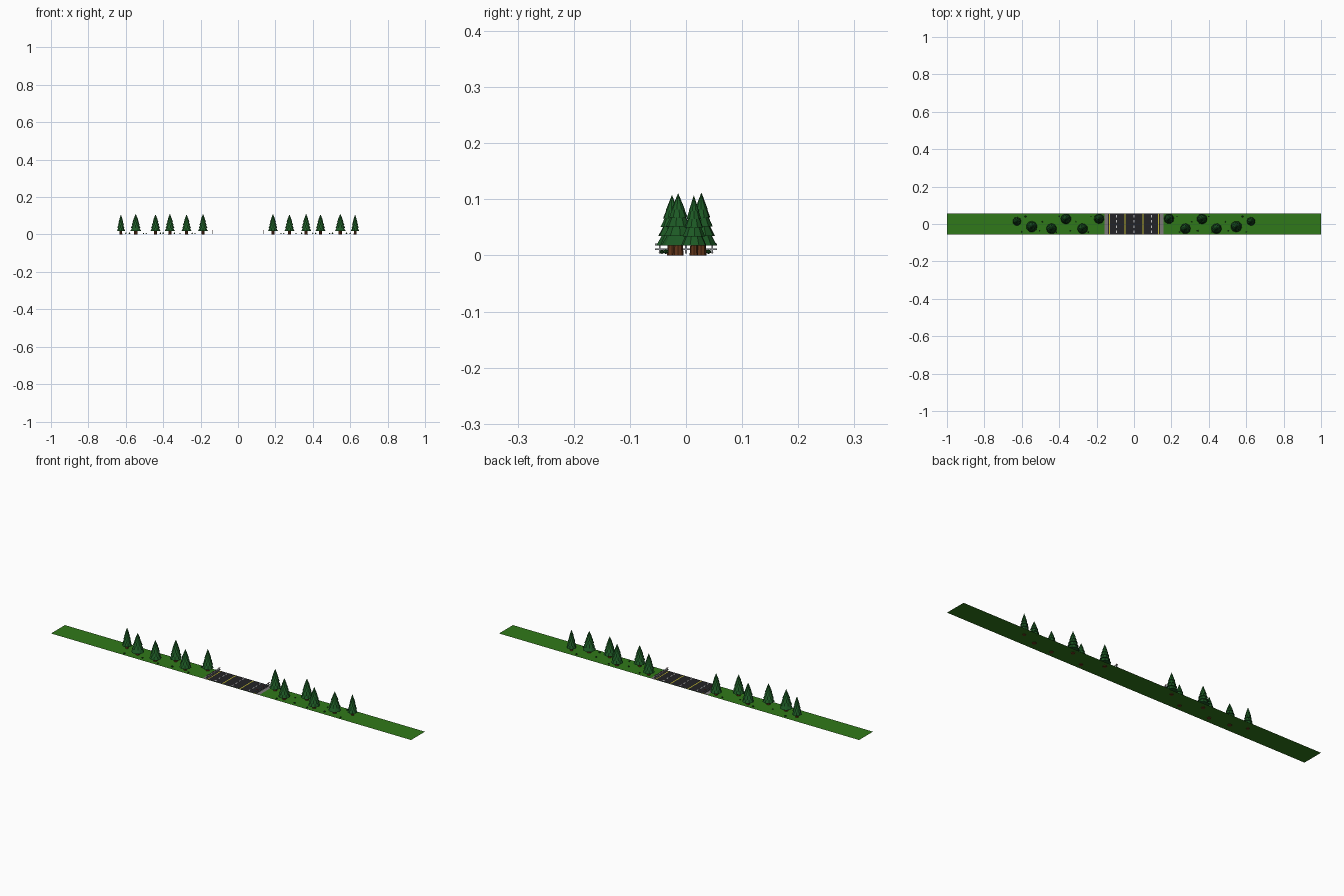
import bpy, bmesh, math, random
from mathutils import Matrix

if "Cube" in bpy.data.objects:
    bpy.data.objects.remove(bpy.data.objects["Cube"])

random.seed(4)
G = 0.003      # ground level (trunks sink slightly below it)


def mat(name, r, g, b):
    m = bpy.data.materials.new(name)
    m.diffuse_color = (r, g, b, 1)
    m.use_nodes = True
    m.node_tree.nodes["Principled BSDF"].inputs["Base Color"].default_value = m.diffuse_color
    return m


GRASS = mat("grass_green", 0.03, 0.19, 0.01)
ASPHALT = mat("asphalt", 0.017, 0.017, 0.02)
SHOULDER = mat("shoulder_grey", 0.2, 0.19, 0.19)
YELLOW = mat("line_yellow", 0.55, 0.5, 0.03)
WHITE = mat("line_white", 0.7, 0.7, 0.7)
METAL = mat("rail_metal", 0.3, 0.31, 0.33)
RED = mat("reflector_red", 0.6, 0.03, 0.03)
BARK = mat("bark_brown", 0.12, 0.035, 0.01)
NEEDLE = mat("needle_green", 0.012, 0.1, 0.018)
BUSH = mat("bush_green", 0.01, 0.07, 0.01)


def finish(bm, name, material):
    me = bpy.data.meshes.new(name)
    bm.to_mesh(me)
    bm.free()
    me.materials.append(material)
    ob = bpy.data.objects.new(name, me)
    bpy.context.collection.objects.link(ob)
    return ob


def add_box(bm, c, s):
    bmesh.ops.create_cube(bm, size=1, matrix=Matrix.Translation(c) @ Matrix.Diagonal((*s, 1)))


def boxes(name, material, items):
    bm = bmesh.new()
    for c, s in items:
        add_box(bm, c, s)
    return finish(bm, name, material)


def sheet(name, material, x, w, z, d=0.11):
    bm = bmesh.new()
    bmesh.ops.create_grid(bm, x_segments=1, y_segments=1, size=0.5,
                          matrix=Matrix.Translation((x, 0, z)) @ Matrix.Diagonal((w, d, 1, 1)))
    return finish(bm, name, material)


# Ground strip and road surface
sheet("grass_ground", GRASS, 0, 2, G)
sheet("road", ASPHALT, 0, 0.28, G + 0.0014)
for s, side in ((-1, "left"), (1, "right")):
    sheet(f"{side}_shoulder", SHOULDER, s * 0.146, 0.022, G + 0.001)
    sheet(f"{side}_edge_line", YELLOW, s * 0.131, 0.004, G + 0.002)
    sheet(f"{side}_lane_line", YELLOW, s * 0.049, 0.005, G + 0.002)

# Dashed lane markings
boxes("lane_dashes", WHITE, [((x, y, G + 0.0018), (0.005, 0.014, 0.0006))
                             for x in (-0.093, 0, 0.093) for y in (-0.042, -0.014, 0.014, 0.042)])

# Guard rails with posts and reflectors
for s, side in ((-1, "left"), (1, "right")):
    x = s * 0.138
    ys = [-0.047 + i * 0.0235 for i in range(5)]
    boxes(f"{side}_rail_posts", METAL, [((x, y, 0.012), (0.003, 0.003, 0.018)) for y in ys])
    boxes(f"{side}_rails", METAL, [((x, 0, z), (0.002, 0.11, 0.003)) for z in (0.011, 0.0195)])
    boxes(f"{side}_reflectors", RED, [((x, y, 0.0225), (0.003, 0.003, 0.003)) for y in ys[::2]])

# Pine trees: x, y, radius, height (mirrored across the road)
TREES = [(0.187, 0.028, 0.027, 0.111), (0.275, -0.025, 0.028, 0.108), (0.364, 0.027, 0.028, 0.111),
         (0.441, -0.025, 0.028, 0.108), (0.547, -0.014, 0.03, 0.111), (0.626, 0.014, 0.023, 0.107)]
TIERS = [(0.0, 0.38, 1.0), (0.18, 0.54, 0.88), (0.36, 0.70, 0.73), (0.53, 0.85, 0.57), (0.69, 1.0, 0.4)]


def tree(x, y, r, h, n):
    bm = bmesh.new()
    bmesh.ops.create_cone(bm, cap_ends=True, segments=8, radius1=r * 0.33, radius2=r * 0.24,
                          depth=0.03, matrix=Matrix.Translation((x, y, 0.015)))
    finish(bm, f"trunk_{n}", BARK)
    bm = bmesh.new()
    z0 = 0.018
    for i, (a, b, k) in enumerate(TIERS):
        za, zb = z0 + a * (h - z0), z0 + b * (h - z0)
        m = Matrix.Translation((x, y, (za + zb) / 2)) @ Matrix.Rotation(i * 0.35 + n, 4, 'Z')
        top = 0 if i == len(TIERS) - 1 else r * k * 0.3
        bmesh.ops.create_cone(bm, cap_ends=True, segments=9, radius1=r * k, radius2=top,
                              depth=zb - za, matrix=m)
    finish(bm, f"foliage_{n}", NEEDLE)


for n, (x, y, r, h) in enumerate(TREES):
    tree(x, y, r, h, 2 * n)
    tree(-x, y, r, h, 2 * n + 1)

# Small low bushes scattered between the trees
bm = bmesh.new()
for i, x in enumerate((0.23, 0.245, 0.31, 0.34, 0.40, 0.415, 0.49, 0.505, 0.58, 0.60)):
    y = (0.04, -0.043, 0.012, -0.036)[i % 4]
    for s in (-1, 1):
        r = random.uniform(0.004, 0.0055)
        bmesh.ops.create_icosphere(bm, subdivisions=1, radius=r, matrix=Matrix.Translation(
            (s * x, y, G + r * 0.7)) @ Matrix.Diagonal((1, 1, 0.8, 1)))
finish(bm, "bushes", BUSH)
